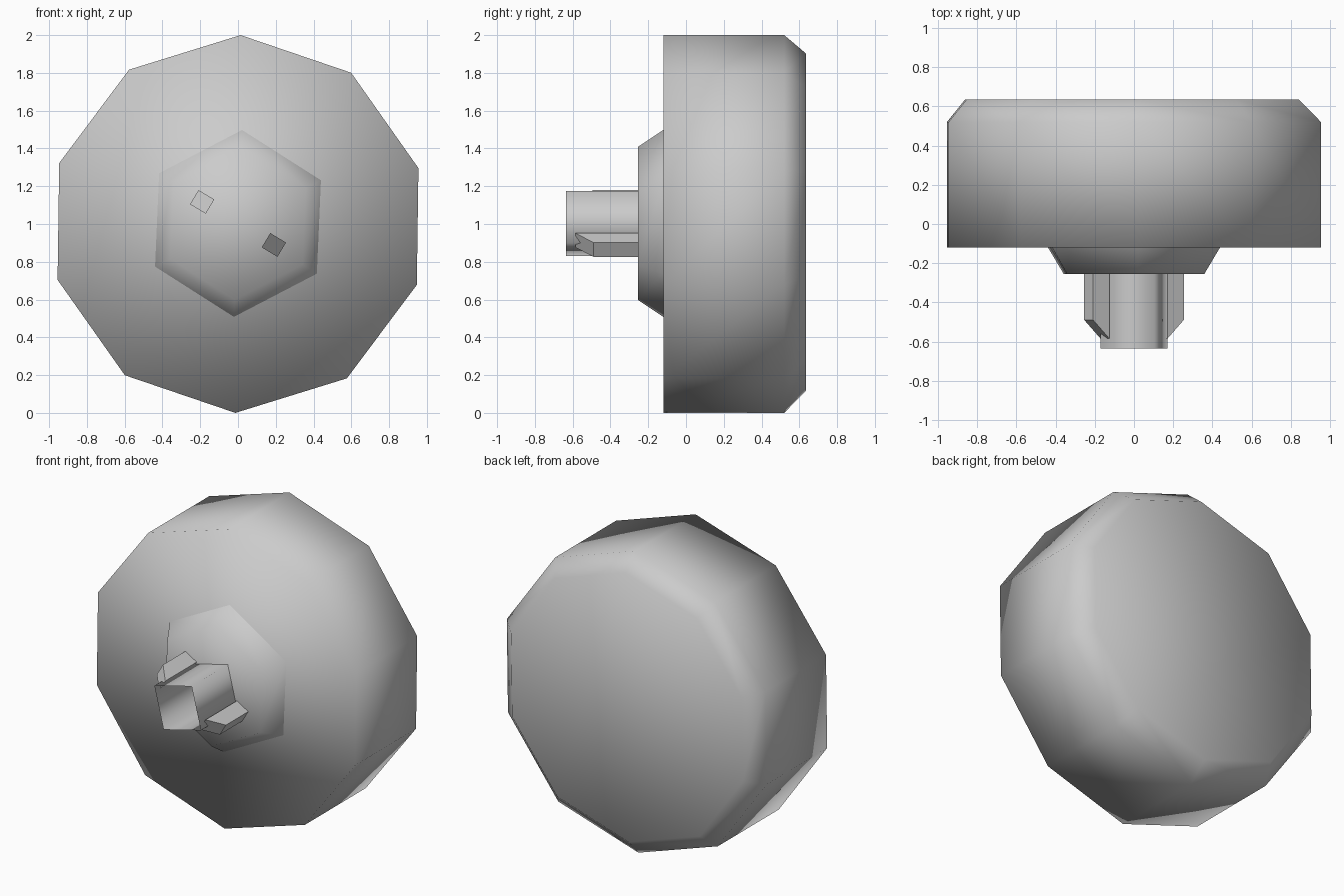
import bpy
from math import cos, sin, radians, tau
from mathutils import Vector

cube = bpy.data.objects.get("Cube")
if cube:
    bpy.data.objects.remove(cube, do_unlink=True)

grey = bpy.data.materials.new("plain_grey")
grey.use_nodes = True
colour = (0.6, 0.6, 0.6, 1)
grey.diffuse_color = colour
grey.node_tree.nodes["Principled BSDF"].inputs["Base Color"].default_value = colour


def make_object(name, verts, faces, smooth):
    mesh = bpy.data.meshes.new(name)
    mesh.from_pydata(verts, [], faces)
    mesh.materials.append(grey)
    for poly in mesh.polygons:
        poly.use_smooth = smooth
    obj = bpy.data.objects.new(name, mesh)
    bpy.context.collection.objects.link(obj)
    return obj


def loft(name, sides, angle, rings, front_cap=True, back_cap=True):
    """Regular polygon rings (y, radius, x, z), listed front to back."""
    verts = []
    for y, r, cx, cz in rings:
        for i in range(sides):
            a = radians(angle) + tau * i / sides
            verts.append((cx + r * cos(a), y, cz + r * sin(a)))
    faces = []
    for k in range(len(rings) - 1):
        for i in range(sides):
            j = (i + 1) % sides
            a, b = k * sides, (k + 1) * sides
            faces.append((a + i, b + i, b + j, a + j))
    if front_cap:
        faces.append(tuple(range(sides)))
    if back_cap:
        last = (len(rings) - 1) * sides
        faces.append(tuple(last + i for i in reversed(range(sides))))
    return make_object(name, verts, faces, True)


# Ten-sided body with a chamfered back rim
loft("body", 10, 89.2, [(-0.12, 1, 0, 1), (0.52, 1, 0, 1), (0.635, 0.893, -0.01, 1.01)])

# Six-sided tapered collar
loft("collar", 6, 87.5, [(-0.255, 0.405, 0, 1.003), (-0.12, 0.495, 0, 1.003)], back_cap=False)

# Open four-sided stem
fin_angle = 149
loft("stem", 4, fin_angle, [(-0.635, 0.2, 0, 1.003), (-0.255, 0.2, 0, 1.003)],
     front_cap=False, back_cap=False)

# Two sloped fins on opposite corners of the stem
fin_profile = [(0.173, -0.585), (0.27, -0.49), (0.27, -0.255), (0.173, -0.255)]
for name, turn in (("right_fin", fin_angle), ("left_fin", fin_angle + 180)):
    a = radians(turn)
    out = Vector((cos(a), 0, sin(a)))
    across = Vector((-sin(a), 0, cos(a)))
    verts = [out * r + across * s + Vector((0, y, 1.003))
             for s in (-0.044, 0.044) for r, y in fin_profile]
    faces = [(0, 1, 2, 3), (7, 6, 5, 4)]
    faces += [(i, i + 4, (i + 1) % 4 + 4, (i + 1) % 4) for i in range(4)]
    make_object(name, verts, faces, False)
